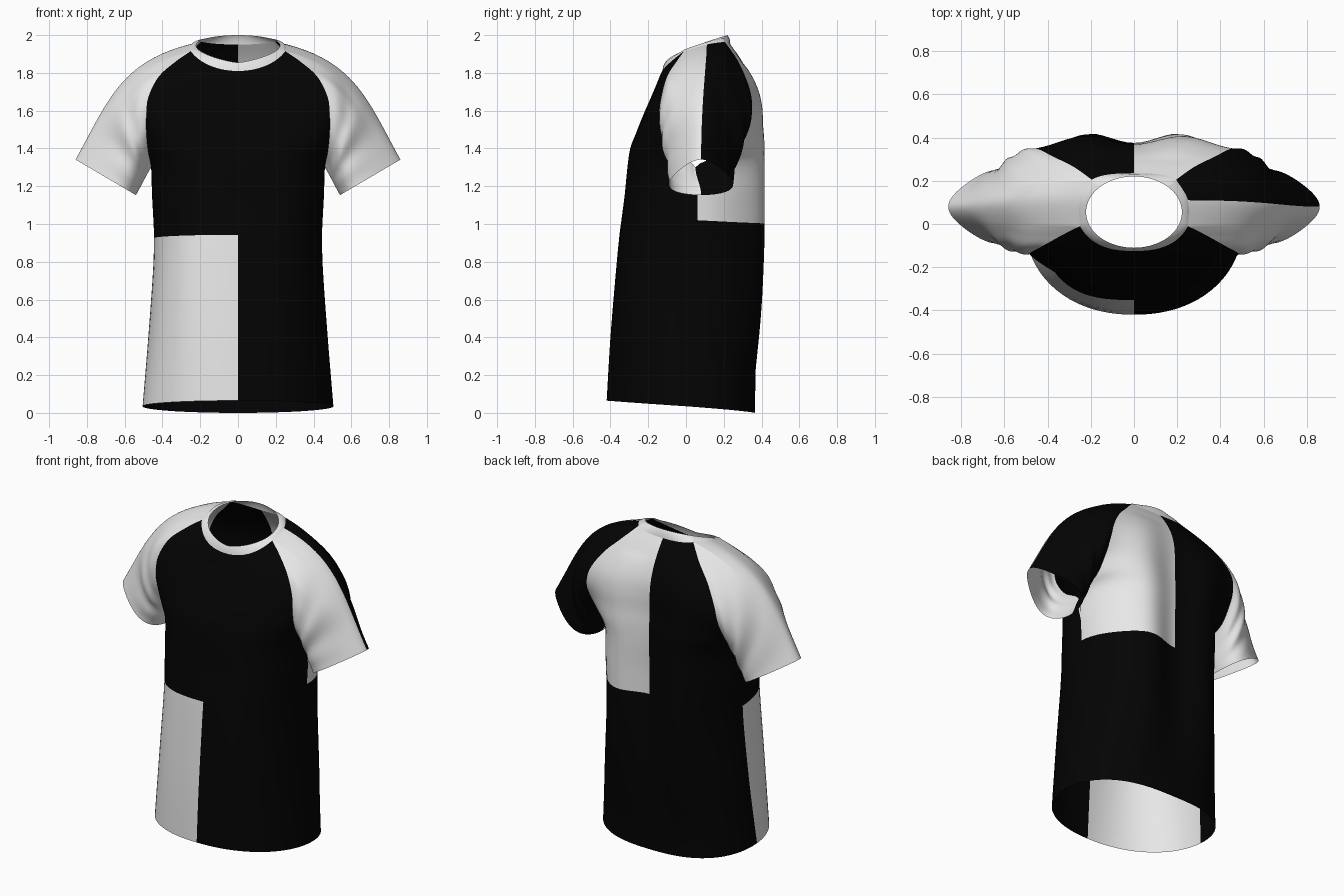
import bpy, math
from mathutils import Vector

if "Cube" in bpy.data.objects:
    bpy.data.objects.remove(bpy.data.objects["Cube"])

K = 5        # subdivisions per row span
M = 20       # half the columns of a panel
ARMPIT = 6   # control row of the armpit


def material(name, c):
    m = bpy.data.materials.new(name)
    m.diffuse_color = (c, c, c, 1)
    m.use_nodes = True
    m.node_tree.nodes["Principled BSDF"].inputs["Base Color"].default_value = m.diffuse_color
    return m


MATS = [material("black cloth", 0.001), material("white cloth", 0.8)]


def smooth_path(pts, k):
    """Catmull-Rom through control rows of any width."""
    out = []
    n = len(pts)
    for i in range(n - 1):
        p0, p1, p2, p3 = pts[max(i - 1, 0)], pts[i], pts[i + 1], pts[min(i + 2, n - 1)]
        for j in range(k):
            t = j / k
            out.append([0.5 * (2 * b + (c - a) * t + (2 * a - 5 * b + 4 * c - d) * t * t
                               + (3 * b - a - 3 * c + d) * t ** 3)
                        for a, b, c, d in zip(p0, p1, p2, p3)])
    out.append(list(pts[-1]))
    return out


def grid_object(name, rows, closed, rule, ref=None):
    """Skin a grid of points; rule(row, col, centre) gives the material index."""
    n = len(rows[0])
    verts = [Vector(p) for r in rows for p in r]
    ref = ref or sum(verts, Vector()) / len(verts)
    faces, idx, side = [], [], 0
    for i in range(len(rows) - 1):
        for j in range(n if closed else n - 1):
            k = (j + 1) % n
            f = (i * n + j, i * n + k, (i + 1) * n + k, (i + 1) * n + j)
            a, b, c, d = (verts[q] for q in f)
            mid = (a + b + c + d) / 4
            side += (c - a).cross(d - b).dot(mid - ref)
            faces.append(f)
            idx.append(rule(i, j, mid))
    if side < 0:
        faces = [f[::-1] for f in faces]
    me = bpy.data.meshes.new(name)
    me.from_pydata(verts, [], faces)
    for m in MATS:
        me.materials.append(m)
    for p, m in zip(me.polygons, idx):
        p.material_index = m
        p.use_smooth = True
    ob = bpy.data.objects.new(name, me)
    bpy.context.collection.objects.link(ob)
    return ob


# Side seam (x, y, z), shared by both panels, from hem to armpit
SIDE = [(.505, 0, .035), (.475, .03, .4), (.45, .05, .75), (.445, .06, .925),
        (.448, .06, 1.02), (.455, .06, 1.15), (.46, .05, 1.30)]
# Raglan seams from armpit to neck: edge x, y, z, centre y, z, arc angle
FRONT_SEAM = [(.475, -.06, 1.38, -.295, 1.40, 80), (.485, -.125, 1.48, -.265, 1.48, 72),
              (.485, -.14, 1.58, -.225, 1.58, 65), (.475, -.13, 1.67, -.19, 1.66, 60),
              (.42, -.10, 1.78, -.16, 1.73, 58), (.33, -.05, 1.86, -.14, 1.78, 60),
              (.25, -.01, 1.915, -.125, 1.81, 65)]
BACK_SEAM = [(.47, .22, 1.38, .375, 1.42, 80), (.47, .30, 1.48, .37, 1.52, 72),
             (.465, .345, 1.58, .37, 1.62, 65), (.44, .345, 1.68, .36, 1.71, 60),
             (.37, .31, 1.79, .33, 1.80, 58), (.28, .265, 1.88, .285, 1.88, 60),
             (.195, .205, 1.965, .235, 1.95, 65)]
FRONT_MID = [(-.42, .065), (-.40, .4), (-.37, .76), (-.352, .943), (-.342, 1.02),
             (-.325, 1.15), (-.31, 1.30)]
BACK_MID = [(.365, 0), (.37, .4), (.37, .75), (.37, .91), (.37, 1.0), (.37, 1.15), (.375, 1.30)]


def panel_rows(mid, seam, power, blade):
    """Rows of a body panel; power(z) makes the section boxier."""
    ctrl = [s + c + (90,) for s, c in zip(SIDE, mid)] + seam
    rows = []
    for ex, ey, ez, cy, cz, ang in smooth_path(ctrl, K):
        A = math.radians(min(ang, 90))
        row = []
        for j in range(-M, M + 1):
            a = A * j / M
            s = math.sin(a) / math.sin(A)
            w = (1 - math.cos(a)) / (1 - math.cos(A))
            z = cz + (ez - cz) * w
            env = max(0, math.sin(math.pi * min(1, max(0, (z - .2) / 1.65)))) ** .7
            y = cy + (ey - cy) * w ** power(cz) + blade * env * math.sin(math.pi * s) ** 2
            row.append((ex * s, y, z))
        rows.append(row)
    return rows


front = panel_rows(FRONT_MID, FRONT_SEAM,
                   lambda z: 1.04 + .36 * max(0, math.sin(math.pi * min(z / 2.2, 1))), 0)
back = panel_rows(BACK_MID, BACK_SEAM, lambda z: 1.3, .065)
core = Vector((0, .05, 1))

# Body panels with one white quarter each
grid_object("front_panel", front, False,
            lambda i, j, c: int(i < 3 * K and c.x < 0), core)
grid_object("back_panel", back, False,
            lambda i, j, c: int(i >= 4 * K and c.x > 0), core)

# Neck edge of the right sleeve, front corner to back corner
neck = smooth_path([front[-1][-1], (.25, .11, 1.95), back[-1][-1]], 6)


def half_loop(pts, sign):
    """Pair each armhole point with its angle on the cuff."""
    pts = [Vector(p) for p in pts]
    d = [0]
    for a, b in zip(pts, pts[1:]):
        d.append(d[-1] + (b - a).length)
    return [(p, sign * math.pi * q / d[-1]) for p, q in zip(pts, d)]


front_seam = [r[-1] for r in front[ARMPIT * K:]]
back_seam = [r[-1] for r in back[ARMPIT * K:]]
f_half = half_loop(neck[6::-1] + front_seam[-2::-1], 1)
b_half = half_loop(neck[6:] + back_seam[-2::-1], -1)
loop = f_half + b_half[-2:0:-1]
n_front = len(f_half) - 1


def sleeve(name, side, rule):
    rings = []
    for i in range(25):
        t = i / 24
        h00, h10 = 2 * t**3 - 3 * t**2 + 1, t**3 - 2 * t**2 + t
        h01, h11 = 3 * t**2 - 2 * t**3, t**3 - t**2
        ring = []
        for s, a in loop:
            # egg-shaped cuff, narrow at the outer edge
            c = Vector((.70 + .16 * math.cos(a),
                        .08 - .17 * math.sin(a - .45 * math.sin(a)),
                        1.247 + .094 * math.cos(a)))
            d = (c - s).length
            top = (1 + math.cos(a)) / 2
            t0 = Vector((.5 + .8 * top, 0, -.85 + .54 * top)) * d
            t1 = Vector((.5 + .1 * top, 0, -.9 - .18 * top)) * d
            p = s * h00 + t0 * h10 + c * h01 + t1 * h11
            # soft creases near the underarm
            p.y += .008 * math.sin(a) * math.sin(math.pi * t) * math.sin(16 * t + 2 * a)
            ring.append((p.x * side, p.y, p.z))
        rings.append(ring)
    grid_object(name, rings, True, rule)


sleeve("right_sleeve", 1, lambda i, j, c: int(j < n_front))
sleeve("left_sleeve", -1, lambda i, j, c: 1)

# Collar band from the neck seam to the neck opening
outer = front[-1] + neck[1:-1] + back[-1][::-1] + [(-x, y, z) for x, y, z in neck[-2:0:-1]]
rings = [outer, [], []]
for x, y, z in outer:
    a = math.atan2((y - .055) / .165, x / .222)
    ix, iy = .222 * math.cos(a), .055 + .165 * math.sin(a)
    iz = 1.855 + .145 * max(0, (iy + .11) / .33) ** .68
    rings[1].append(((x + ix) / 2 * 1.015, (y + iy) / 2 * 1.015, (z + iz) / 2 + .006))
    rings[2].append((ix, iy, iz))
grid_object("collar", rings, True, lambda i, j, c: 1, core)
